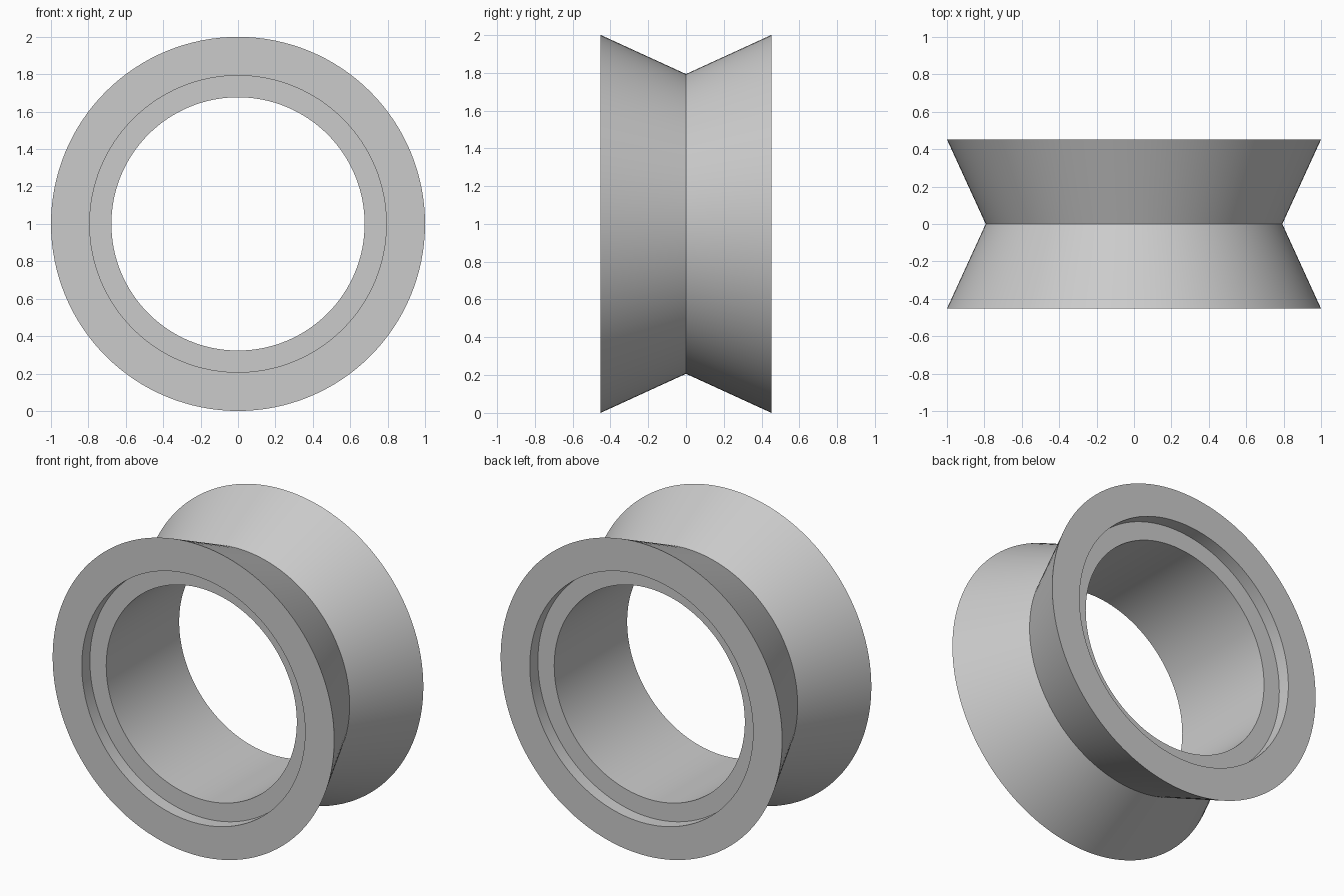
import bpy, bmesh
from math import sin, cos, pi, radians

if "Cube" in bpy.data.objects:
    bpy.data.objects.remove(bpy.data.objects["Cube"])

SEGMENTS = 128
# Half profile as (radius, y): bore, counterbore, rim, V-groove bottom
half = [(0.677, -0.37), (0.793, -0.37), (0.793, -0.452), (1.0, -0.452)]
profile = half + [(0.793, 0.0)] + [(r, -y) for r, y in reversed(half)]

# Grooved ring, lathed around the y axis
bm = bmesh.new()
rings = []
for i in range(SEGMENTS):
    a = 2 * pi * i / SEGMENTS
    rings.append([bm.verts.new((r * cos(a), y, 1 + r * sin(a))) for r, y in profile])
n = len(profile)
for i in range(SEGMENTS):
    a, b = rings[i], rings[(i + 1) % SEGMENTS]
    for j in range(n):
        k = (j + 1) % n
        bm.faces.new((a[j], a[k], b[k], b[j]))
bmesh.ops.recalc_face_normals(bm, faces=bm.faces)

mesh = bpy.data.meshes.new("grooved_ring")
bm.to_mesh(mesh)
bm.free()
ring = bpy.data.objects.new("grooved_ring", mesh)
bpy.context.collection.objects.link(ring)

# Smooth round walls, crisp rim edges
bpy.context.view_layer.objects.active = ring
ring.select_set(True)
bpy.ops.object.shade_smooth_by_angle(angle=radians(30))
